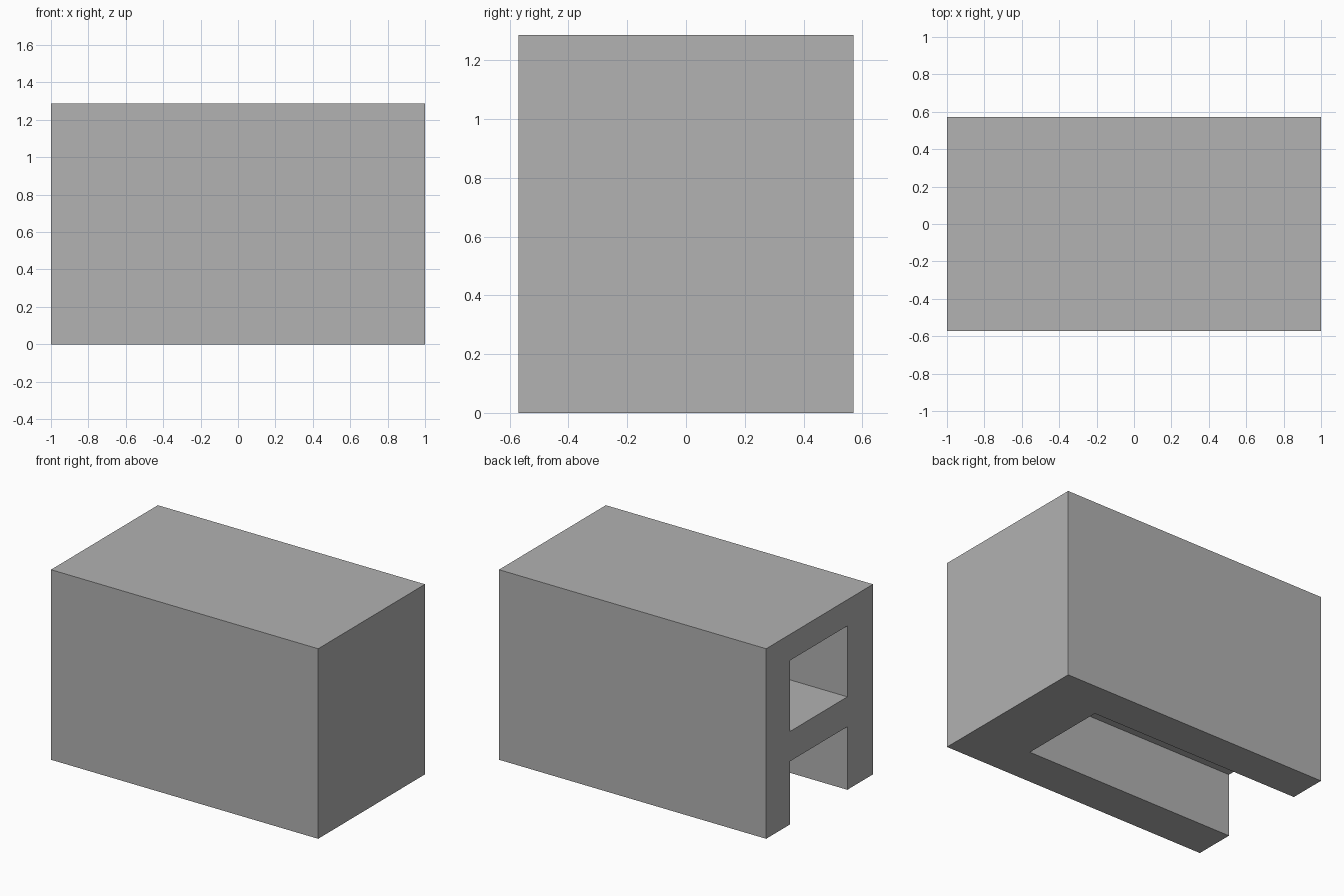
import bpy

default = bpy.data.objects.get("Cube")
if default:
    bpy.data.objects.remove(default, do_unlink=True)

grey = bpy.data.materials.new("plain grey")
grey.use_nodes = True
colour = (0.445, 0.445, 0.445, 1.0)
grey.diffuse_color = colour
grey.node_tree.nodes["Principled BSDF"].inputs["Base Color"].default_value = colour


def box(name, low, high):
    """Add an axis-aligned box between two corners."""
    bpy.ops.mesh.primitive_cube_add(size=1)
    ob = bpy.context.object
    ob.name = name
    for v in ob.data.vertices:
        v.co = [h if c > 0 else l for c, l, h in zip(v.co, low, high)]
    ob.data.materials.append(grey)
    return ob


def cut(target, cutter):
    """Subtract a cutter from the target, then discard the cutter."""
    cutter.hide_render = True
    mod = target.modifiers.new(cutter.name, 'BOOLEAN')
    mod.operation = 'DIFFERENCE'
    mod.solver = 'EXACT'
    mod.object = cutter
    bpy.context.view_layer.objects.active = target
    bpy.ops.object.modifier_apply(modifier=mod.name)
    bpy.data.objects.remove(cutter, do_unlink=True)


half_depth, height = 0.571, 1.286
wall_back, wall_front = 0.315, -0.297   # inner faces of the side walls
end_wall = 0.574                        # inner face of the closed end
over = 0.1                              # cutter overshoot

# Solid body
body = box("housing", (-1, -half_depth, 0), (1, half_depth, height))

# Lower channel, open below and at one end
cut(body, box("lower_channel", (-1 - over, wall_front, -over),
              (end_wall, wall_back, 0.427)))

# Upper compartment, open at the same end
cut(body, box("upper_compartment", (-1 - over, wall_front, 0.629),
              (end_wall, wall_back, 1.109)))
